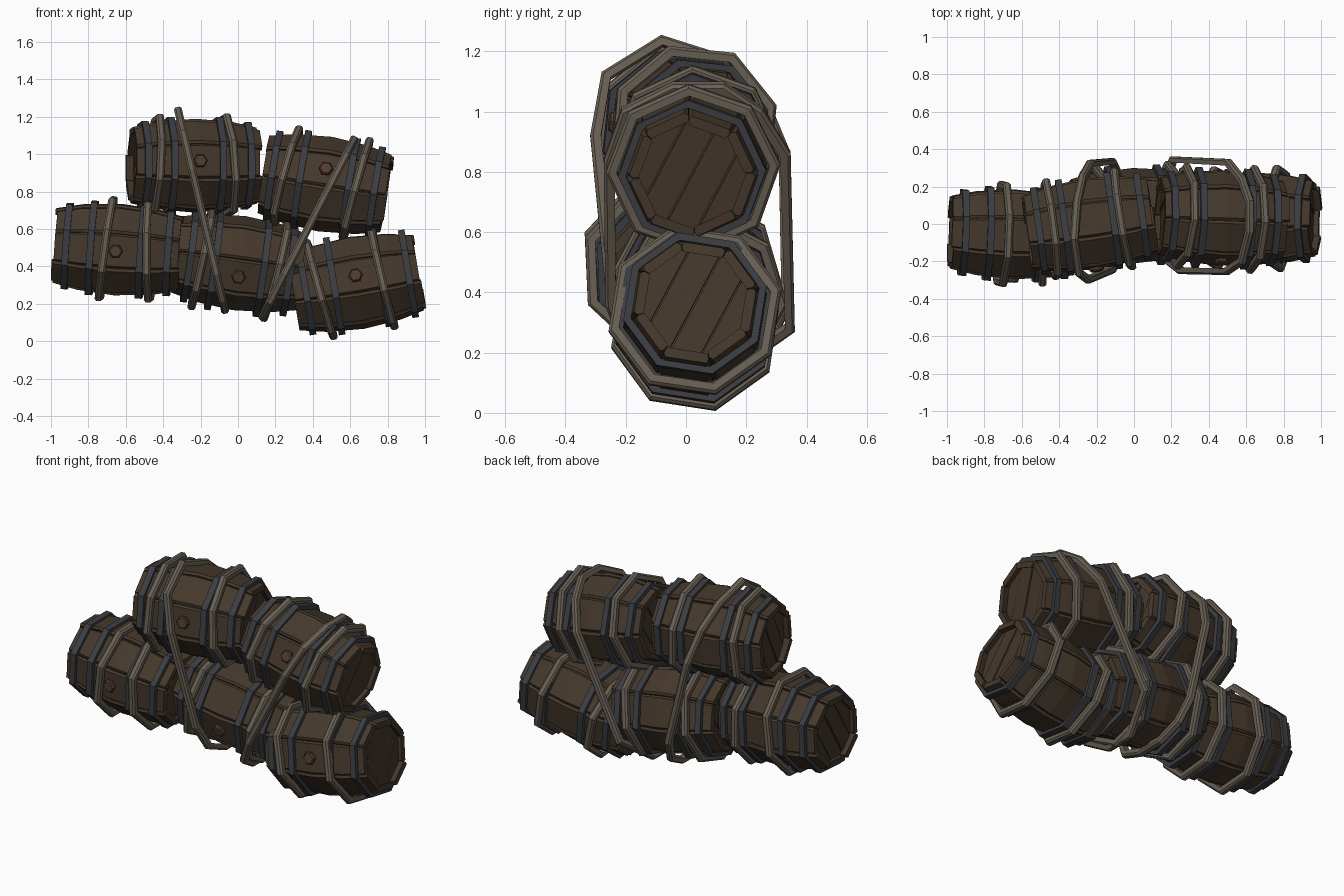
import bpy, bmesh, random
from math import sin, cos, pi, radians
from mathutils import Vector, Matrix

if "Cube" in bpy.data.objects:
    bpy.data.objects.remove(bpy.data.objects["Cube"])

random.seed(4)
SIDES = 8
STEP = 2 * pi / SIDES
HALF = 0.337


def material(name, rgb):
    m = bpy.data.materials.new(name)
    m.diffuse_color = (*rgb, 1)
    m.use_nodes = True
    m.node_tree.nodes["Principled BSDF"].inputs["Base Color"].default_value = m.diffuse_color
    return m


WOOD = material("dark_wood", (0.060, 0.040, 0.025))
HEAD = material("head_wood", (0.057, 0.038, 0.025))
IRON = material("iron", (0.045, 0.047, 0.055))
ROPE = material("rope", (0.140, 0.117, 0.090))
BUNG = material("bung_wood", (0.085, 0.046, 0.033))


def finish(name, bm, mat, matrix=Matrix()):
    bmesh.ops.recalc_face_normals(bm, faces=bm.faces)
    me = bpy.data.meshes.new(name)
    bm.to_mesh(me)
    bm.free()
    me.materials.append(mat)
    ob = bpy.data.objects.new(name, me)
    ob.matrix_world = matrix
    bpy.context.collection.objects.link(ob)
    return ob


def skin(bm, rings, closed=False):
    """Bridge equal-sized point rings into a tube, capped unless closed."""
    vs = [[bm.verts.new(p) for p in ring] for ring in rings]
    n = len(vs[0])
    for i in range(len(vs) if closed else len(vs) - 1):
        a, b = vs[i], vs[(i + 1) % len(vs)]
        for k in range(n):
            bm.faces.new((a[k], a[(k + 1) % n], b[(k + 1) % n], b[k]))
    if not closed:
        bm.faces.new(vs[0])
        bm.faces.new(vs[-1])


def band(bm, pts, axis, width, thick, chamfer=0.0):
    """Closed strap through pts with a (chamfered) rectangular section."""
    pts = [Vector(p) for p in pts]
    rings = []
    n = len(pts)
    mid = sum(pts, Vector()) / n
    w = width / 2
    if chamfer:
        sec = [(-w, -thick / 2), (w, -thick / 2), (w, thick / 2 - chamfer),
               (w - chamfer, thick / 2), (chamfer - w, thick / 2), (-w, thick / 2 - chamfer)]
    else:
        sec = [(-w, -thick / 2), (w, -thick / 2), (w, thick / 2), (-w, thick / 2)]
    for i, p in enumerate(pts):
        t = (pts[(i + 1) % n] - p).normalized() + (p - pts[i - 1]).normalized()
        out = t.cross(axis).normalized()
        if out.dot(p - mid) < 0:
            out = -out
        side = out.cross(t).normalized()
        rings.append([p + side * s + out * o for s, o in sec])
    skin(bm, rings, True)


def radius(x):
    return 0.259 - 0.43 * x * x


def polar(x, r, a):
    """Barrel-space point: a = 0 faces the front, a = 90 degrees faces up."""
    return Vector((x, -r * cos(a), r * sin(a)))


def barrel(name, centre, pitch, yaw, phase, ropes):
    mx = (Matrix.Translation(centre) @ Matrix.Rotation(radians(yaw), 4, 'Z')
          @ Matrix.Rotation(radians(pitch), 4, 'Y'))
    phase = radians(phase)

    # bulging planks with chamfered long edges
    bm = bmesh.new()
    for i in range(SIDES):
        a = phase + i * STEP
        h = STEP / 2 * 0.985
        dr = random.uniform(-0.004, 0.004)
        e0, e1 = (HALF + random.uniform(-0.008, 0.008) for _ in range(2))
        rings = []
        for x in (-e0, -0.2, 0, 0.2, e1):
            r = radius(x) + dr
            rings.append([polar(x, r - 0.035, a - h), polar(x, r - 0.014, a - h),
                          polar(x, r * 0.98, a - h * 0.86), polar(x, r * 0.98, a + h * 0.86),
                          polar(x, r - 0.014, a + h), polar(x, r - 0.035, a + h)])
        skin(bm, rings)
    finish(name + "_staves", bm, WOOD, mx)

    # recessed heads, each cut into four boards
    bm = bmesh.new()
    ang = radians(62)
    cut = Vector((0, sin(ang), -cos(ang)))
    for s in (-1, 1):
        for k in range(4):
            part = bmesh.new()
            skin(part, [[polar(s * x, 0.185, phase + (j + 0.5) * STEP) for j in range(SIDES)]
                        for x in (0.26, 0.300 + 0.004 * (k % 2))])
            for d, sgn in ((-0.2 + k * 0.1 + 0.003, -1), (-0.1 + k * 0.1 - 0.003, 1)):
                r = bmesh.ops.bisect_plane(part, geom=part.verts[:] + part.edges[:] + part.faces[:],
                                           plane_co=cut * d, plane_no=cut * sgn, clear_outer=True)
                edges = [g for g in r['geom_cut'] if isinstance(g, bmesh.types.BMEdge)]
                if edges:
                    bmesh.ops.holes_fill(part, edges=edges)
            tmp = bpy.data.meshes.new("board")
            part.to_mesh(tmp)
            part.free()
            bm.from_mesh(tmp)
            bpy.data.meshes.remove(tmp)
        # backing behind the board gaps
        skin(bm, [[polar(s * x, 0.18, phase + (j + 0.5) * STEP) for j in range(SIDES)]
                  for x in (0.25, 0.285)])
    finish(name + "_heads", bm, HEAD, mx)

    # iron hoops
    bm = bmesh.new()
    for x in (-0.275, -0.13, 0.13, 0.275):
        x += random.uniform(-0.008, 0.008)
        band(bm, [polar(x, radius(x) + 0.006, phase + (j + 0.5) * STEP) for j in range(SIDES)],
             Vector((1, 0, 0)), 0.036, 0.026)
    finish(name + "_iron_hoops", bm, IRON, mx)

    # rope hoops, slightly slanted
    bm = bmesh.new()
    for x0, slant in ropes:
        turn = random.uniform(1.1, 2.0)
        pts = []
        for j in range(SIDES):
            a = phase + (j + 0.5) * STEP
            x = x0 + slant * cos(a - turn)
            pts.append(polar(x, radius(x) + 0.026, a))
        band(bm, pts, Vector((1, 0, 0)), 0.042, 0.036, 0.010)
    finish(name + "_rope_hoops", bm, ROPE, mx)

    # six-sided bung on the front plank
    bm = bmesh.new()
    out, up = polar(0, 1, phase), polar(0, 1, phase + pi / 2)
    rings = []
    for d, r in ((0.21, 0.038), (0.250, 0.038), (0.258, 0.031)):
        rings.append([out * d + r * (cos(k * pi / 3 + 0.5) * up
                      + sin(k * pi / 3 + 0.5) * Vector((1, 0, 0))) for k in range(6)])
    skin(bm, rings)
    finish(name + "_bung", bm, BUNG, mx)


barrel("lower_left_barrel", (-0.645, -0.055, 0.49), 4, -2, -2, ((-0.06, 0.02), (0.17, -0.02)))
barrel("lower_middle_barrel", (0.005, 0.045, 0.415), 8, 2, -17, ((-0.2, 0.02), (0.2, 0.03)))
barrel("lower_right_barrel", (0.635, 0.03, 0.315), -9.5, 0, 9, ((-0.20, -0.03), (0.14, -0.02)))
barrel("upper_right_barrel", (0.465, 0.03, 0.84), 9, -2, 20, ((-0.21, 0.03), (0.17, 0.03)))
barrel("upper_left_barrel", (-0.235, 0.0, 0.94), 0.5, 8, 6, ((-0.21, 0.015), (0.18, -0.02)))


# long lashing ropes: (y, z) outlines leaned along x
def lashing(name, outline, top, bottom):
    (x1, z1), (x0, z0) = top, bottom
    slope = (x1 - x0) / (z1 - z0)
    bm = bmesh.new()
    band(bm, [(x0 + (z - z0) * slope, y, z) for y, z in outline],
         Vector((1, 0, -slope)).normalized(), 0.042, 0.036, 0.010)
    finish(name, bm, ROPE)


lashing("left_lashing_rope",
        [(-0.08, 1.235), (-0.265, 1.12), (-0.30, 0.92), (-0.245, 0.36), (-0.17, 0.22),
         (-0.03, 0.165), (0.14, 0.165), (0.27, 0.23), (0.335, 0.36), (0.325, 0.87),
         (0.25, 1.05), (0.12, 1.17)], (-0.32, 1.235), (-0.07, 0.165))
lashing("right_lashing_rope",
        [(-0.04, 1.08), (-0.2, 1.0), (-0.255, 0.84), (-0.25, 0.36), (-0.19, 0.21), (-0.05, 0.13),
         (0.13, 0.13), (0.345, 0.28), (0.33, 0.86), (0.24, 1.0), (0.12, 1.08)],
        (0.62, 1.08), (0.13, 0.13))
